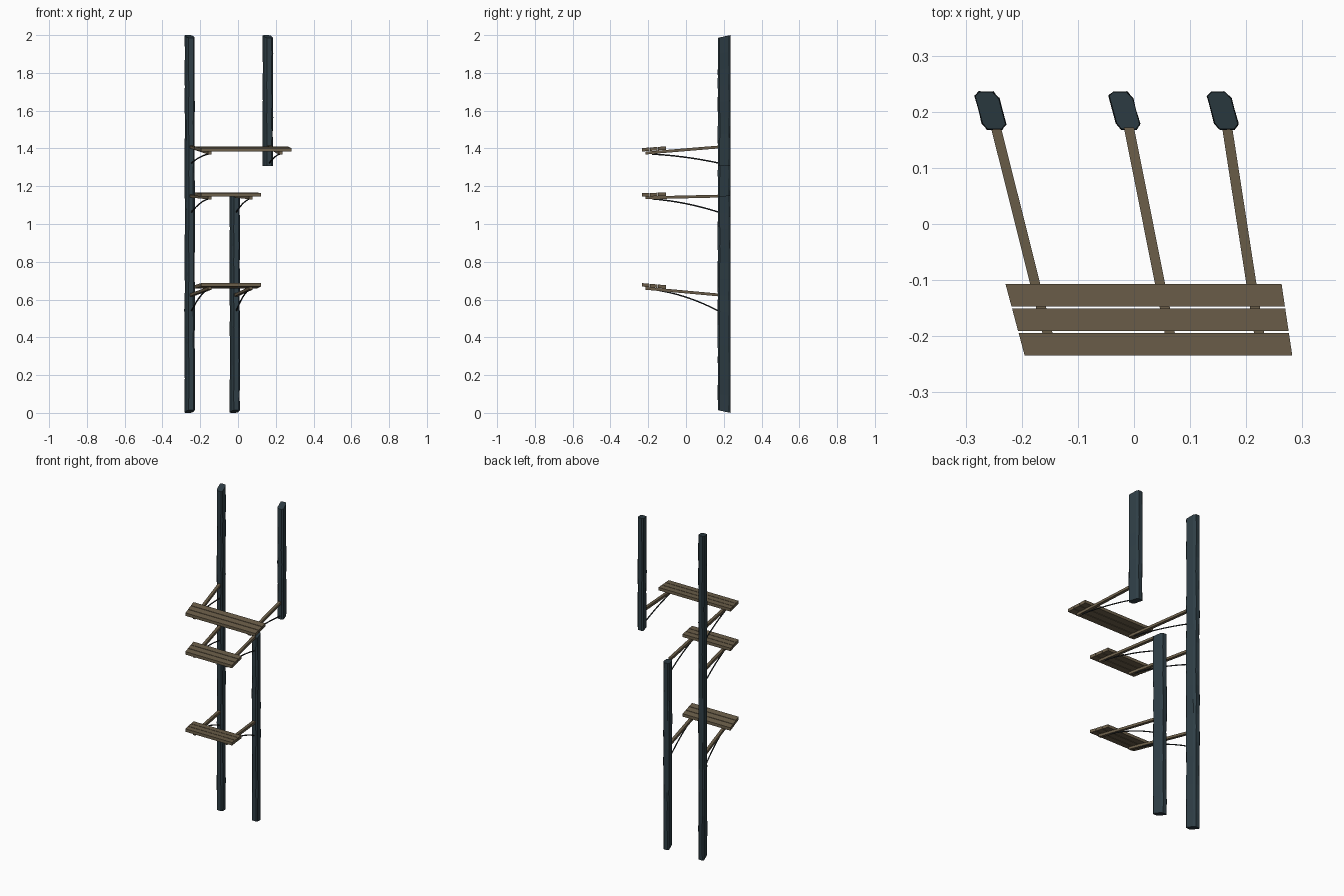
import bpy, bmesh, random
from mathutils import Vector

if "Cube" in bpy.data.objects:
    bpy.data.objects.remove(bpy.data.objects["Cube"])

random.seed(4)


def material(name, rgb):
    m = bpy.data.materials.new(name)
    m.diffuse_color = (*rgb, 1)
    m.use_nodes = True
    m.node_tree.nodes["Principled BSDF"].inputs["Base Color"].default_value = m.diffuse_color
    return m


SLATE = material("slate post", (0.028, 0.048, 0.060))
WOOD = material("weathered wood", (0.152, 0.116, 0.069))
DARK = material("dark metal", (0.022, 0.027, 0.030))


def make_object(name, bm, mat):
    bmesh.ops.recalc_face_normals(bm, faces=bm.faces)
    mesh = bpy.data.meshes.new(name)
    bm.to_mesh(mesh)
    bm.free()
    mesh.materials.append(mat)
    ob = bpy.data.objects.new(name, mesh)
    bpy.context.collection.objects.link(ob)
    return ob


def loft(name, rings, mat):
    """Closed solid through a list of equal-length rings."""
    bm = bmesh.new()
    loops = [[bm.verts.new(p) for p in ring] for ring in rings]
    n = len(loops[0])
    for a, b in zip(loops, loops[1:]):
        for i in range(n):
            j = (i + 1) % n
            bm.faces.new((a[i], a[j], b[j], b[i]))
    bm.faces.new(loops[0][::-1])
    bm.faces.new(loops[-1])
    return make_object(name, bm, mat)


# Chamfered, skewed post section: x relative to the post, y absolute
SECTION = [(-0.020, 0.235), (0.004, 0.235), (0.015, 0.223), (0.027, 0.178),
           (0.020, 0.169), (-0.005, 0.169), (-0.014, 0.180), (-0.027, 0.228)]


def post(name, x, z0, z1, slope0, slope1):
    count = max(4, round((z1 - z0) / 0.09))
    rings = []
    for k in range(count + 1):
        t = k / count
        slope = slope0 * (1 - t) + slope1 * t
        end = k in (0, count)
        ring = []
        for px, py in SECTION:
            # slightly worn edges along the length
            w = 0 if end else 0.0018
            ring.append((x + px + random.uniform(-w, w), py + random.uniform(-w, w),
                         z0 + (z1 - z0) * t + slope * (py - 0.235)))
        rings.append(ring)
    loft(name, rings, SLATE)


post("tall_post", -0.256, 0.0, 2.0, -0.22, 0.22)
post("short_post", -0.017, 0.0, 1.152, -0.22, 0.1)
post("hanging_post", 0.158, 1.306, 2.0, 0.0, 0.22)

# Plan lines of the support arms: x at the post, x at the tip
Y_POST, Y_TIP = 0.172, -0.215
ARMS = {"left": (-0.246, -0.149), "middle": (-0.009, 0.068), "right": (0.166, 0.226)}


def arm(name, key, z_post, z_tip):
    xa, xb = ARMS[key]
    rings = []
    for x, y, z in ((xa, Y_POST, z_post), (xb, Y_TIP, z_tip)):
        rings.append([(x + dx, y, z + dz) for dx, dz in
                      ((-0.009, -0.015), (0.009, -0.015), (0.009, 0), (-0.009, 0))])
    loft(name, rings, WOOD)


def brace(name, key, z_tip, z_post):
    """Thin curved stay beneath an arm, steeper towards the post."""
    xa, xb = ARMS[key]
    rings = []
    for k in range(9):
        t = k / 8
        y = -0.18 + (Y_POST + 0.18) * t
        s = (Y_POST - y) / (Y_POST - Y_TIP)
        x = xa + (xb - xa) * s
        z = z_tip + (z_post - z_tip) * (0.4 * t + 0.6 * t * t)
        r = 0.0032
        rings.append([(x + dx * r, y, z + dz * r) for dx, dz in
                      ((1, 0.6), (0, 1.2), (-1, 0.6), (-1, -0.6), (0, -1.2), (1, -0.6))])
    loft(name, rings, DARK)


Y_BACK, Y_FRONT, GAP = -0.107, -0.234, 0.0035


def planks(name, left, right, z_back, z_front):
    """Three boards; left/right give (x at back, x at front) of each cut end."""
    width = (Y_BACK - Y_FRONT - 2 * GAP) / 3

    def at(pair, y):
        return pair[0] + (pair[1] - pair[0]) * (y - Y_BACK) / (Y_FRONT - Y_BACK)

    for i in range(3):
        y0 = Y_BACK - i * (width + GAP)
        y1 = y0 - width
        rings = []
        for end in (left, right):
            rings.append([(at(end, y), y, at((z_back, z_front), y) + dz)
                          for y, dz in ((y0, 0), (y1, 0), (y1, -0.018), (y0, -0.018))])
        loft(f"{name}_plank_{i + 1}", rings, WOOD)


# name, second arm, right end, arm top (post, tip), brace z at post, board top (back, front)
PLATFORMS = [
    ("lower", "middle", (0.098, 0.123), 0.632, 0.667, 0.540, 0.676, 0.687),
    ("middle", "middle", (0.098, 0.123), 1.155, 1.146, 1.063, 1.167, 1.163),
    ("upper", "right", (0.263, 0.282), 1.415, 1.383, 1.323, 1.411, 1.402)]

for name, key, right, z_post, z_tip, z_brace, zb, zf in PLATFORMS:
    planks(name, (-0.229, -0.195), right, zb, zf)
    for side in ("left", key):
        tag = "left" if side == "left" else "right"
        arm(f"{name}_{tag}_arm", side, z_post, z_tip)
        brace(f"{name}_{tag}_brace", side, z_tip - 0.013, z_brace)
